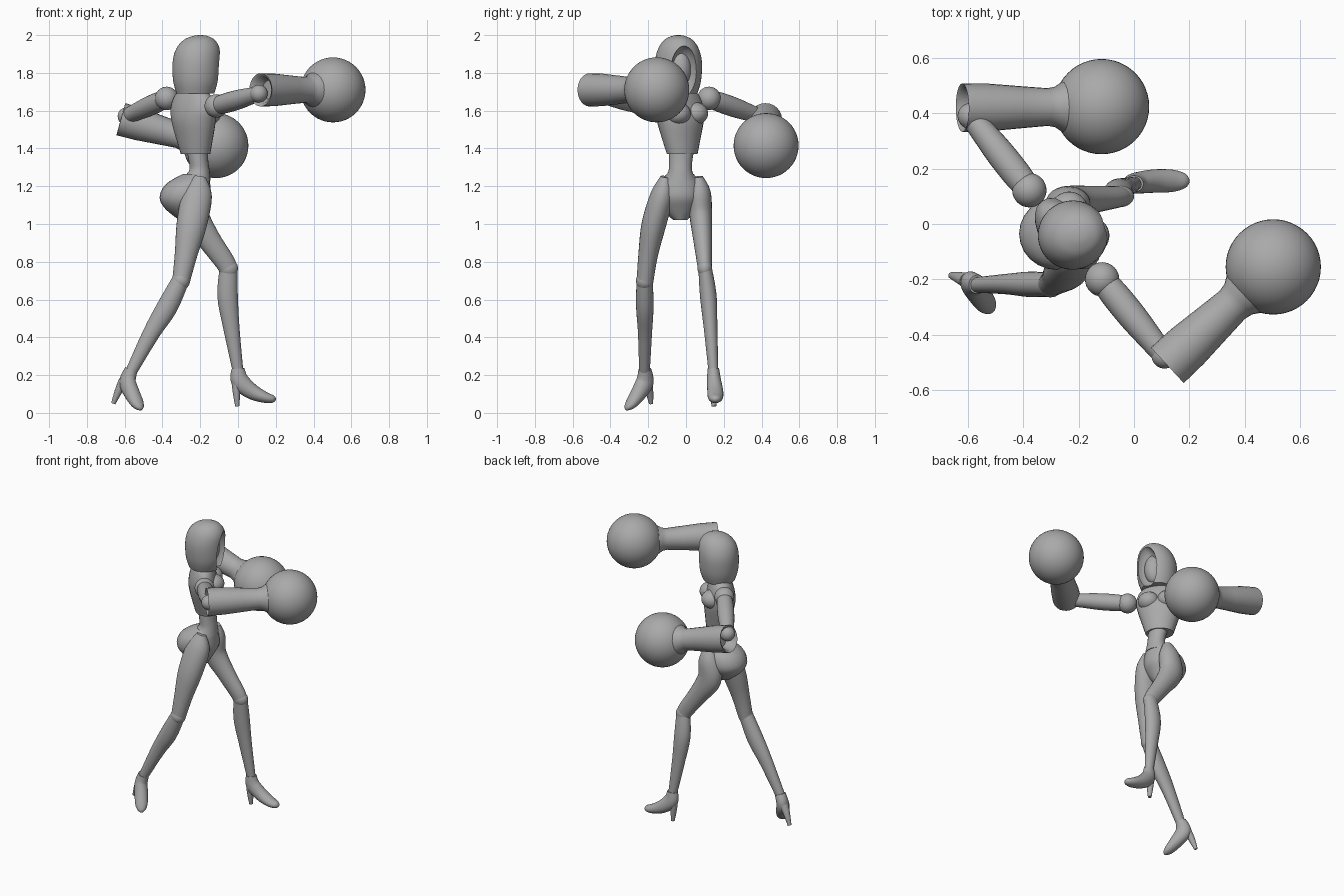
import bpy, bmesh
from math import cos, sin, pi, radians
from mathutils import Vector, Matrix

cube = bpy.data.objects.get("Cube")
if cube:
    bpy.data.objects.remove(cube, do_unlink=True)

grey = bpy.data.materials.new("plain_grey")
grey.use_nodes = True
tone = (0.4, 0.4, 0.4, 1)
grey.diffuse_color = tone
grey.node_tree.nodes["Principled BSDF"].inputs["Base Color"].default_value = tone

UP = Vector((0, 0, 1))
parts = []


def finish(name, bm):
    bmesh.ops.recalc_face_normals(bm, faces=bm.faces)
    mesh = bpy.data.meshes.new(name)
    bm.to_mesh(mesh)
    bm.free()
    mesh.materials.append(grey)
    ob = bpy.data.objects.new(name, mesh)
    bpy.context.collection.objects.link(ob)
    parts.append(ob)
    return ob


def ball(name, centre, size, turn=0, segments=32):
    bm = bmesh.new()
    scale = size if isinstance(size, tuple) else (size, size, size)
    matrix = (Matrix.Translation(centre) @ Matrix.Rotation(radians(turn), 4, "Z")
              @ Matrix.Diagonal((*scale, 1)))
    bmesh.ops.create_uvsphere(bm, u_segments=segments, v_segments=segments // 2,
                              radius=1, matrix=matrix)
    return finish(name, bm)


def blend(a, b, c, d, t):
    # smooth curve through b and c
    return b + (c - a) * t / 2 + (2 * a - 5 * b + 4 * c - d) * t * t / 2 \
        + (3 * b - a - 3 * c + d) * t ** 3 / 2


def loft(name, rows, side=(0, 1, 0), axis=None, steps=4, sides=24):
    """Skin elliptical rings: each row is x, y, z, side radius, depth radius."""
    last = len(rows) - 1
    dense = []
    for i in range(last):
        four = [rows[max(0, min(last, i + k))] for k in (-1, 0, 1, 2)]
        for s in range(steps):
            dense.append([blend(*v, s / steps) for v in zip(*four)])
    dense.append(list(rows[last]))
    points = [Vector(r[:3]) for r in dense]
    bm = bmesh.new()
    rings = []
    for i, row in enumerate(dense):
        along = axis or points[min(i + 1, len(points) - 1)] - points[max(i - 1, 0)]
        along = along.normalized()
        a = Vector(side)
        a = (a - along * a.dot(along)).normalized()
        b = a.cross(along)
        rings.append([bm.verts.new(points[i] + a * row[3] * cos(2 * pi * k / sides)
                                   + b * row[4] * sin(2 * pi * k / sides))
                      for k in range(sides)])
    for low, high in zip(rings, rings[1:]):
        for k in range(sides):
            n = (k + 1) % sides
            bm.faces.new((low[k], low[n], high[n], high[k]))
    bm.faces.new(rings[0])
    bm.faces.new(rings[-1])
    return finish(name, bm)


def heading(turn):
    forward = Vector((cos(radians(turn)), sin(radians(turn)), 0))
    return forward, UP.cross(forward)


# Torso, turned part way from the hips
chest_front, chest_left = heading(40)
loft("chest", [(-.225, -.02, 1.37, .088, .07), (-.23, -.025, 1.45, .112, .085),
               (-.235, -.03, 1.54, .138, .098), (-.24, -.035, 1.61, .15, .088),
               (-.24, -.035, 1.68, .125, .068), (-.235, -.035, 1.73, .05, .045)],
     chest_left, UP)
for name, s in (("left_bust", 1), ("right_bust", -1)):
    spot = Vector((-.235, -.03, 1.585)) + chest_front * .05 + chest_left * .06 * s
    ball(name, spot, (.07, .068, .06), 40)
loft("neck", [(-.235, -.035, 1.66, .05, .05), (-.225, -.04, 1.8, .045, .045)], axis=UP)
loft("waist", [(-.22, -.02, 1.42, .07, .06), (-.21, -.028, 1.34, .062, .052),
               (-.205, -.03, 1.28, .063, .055), (-.23, -.032, 1.23, .09, .085)], axis=UP)
loft("pelvis", [(-.222, -.03, 1.265, .07, .07), (-.265, -.035, 1.21, .118, .118),
                (-.28, -.035, 1.14, .13, .135), (-.28, -.035, 1.08, .1, .105),
                (-.26, -.03, 1.02, .035, .05)], axis=UP)

# Hood with a scooped opening, and the face inside it
face_front, face_left = heading(15)
head = Vector((-.22, -.04, 0))
hood = loft("hood", [(-.225, -.04, 1.69, .1, .1), (-.222, -.04, 1.76, .12, .122),
                     (-.22, -.04, 1.86, .124, .126), (-.212, -.04, 1.93, .106, .115),
                     (-.205, -.04, 1.975, .074, .082), (-.2, -.04, 1.995, .035, .04),
                     (-.2, -.04, 2, .008, .008)], face_left, UP, sides=40)
cutter = ball("hood_cutter", head + face_front * .135 + UP * 1.8, (.1, .075, .145), 15)
cutter.hide_render = True
cut = hood.modifiers.new("opening", "BOOLEAN")
cut.operation = "DIFFERENCE"
cut.object = cutter
bpy.context.view_layer.objects.active = hood
bpy.ops.object.modifier_apply(modifier=cut.name)
parts.remove(cutter)
bpy.data.objects.remove(cutter, do_unlink=True)
ball("face", head + face_front * .03 + UP * 1.82, (.062, .06, .1), 15)


# Arms: shoulder ball, upper arm, hollow cuff and round glove
def arm(label, shoulder, elbow, cuff, glove):
    ball(label + "_shoulder", shoulder, .062)
    start, end = Vector(shoulder), Vector(elbow)
    rows = [(*start.lerp(end, t), r, r) for t, r in
            ((0, .045), (.2, .052), (.5, .052), (.8, .045), (1, .04))]
    loft(label + "_upper_arm", rows, UP)
    ball(label + "_elbow", elbow, .047)
    base, hand = Vector(cuff), Vector(glove)
    run = (hand - base).normalized()
    rows = [(*(base + run * d), r, r) for d, r in
            ((.06, .05), (.01, .072), (0, .088), (.1, .086), (.22, .076), (.32, .068),
             (.35, .074), (.375, .09), (.42, .1))]
    loft(label + "_forearm", rows, UP, run, 1)
    ball(label + "_glove", glove, .172, segments=48)


arm("right", (-.115, -.2, 1.625), (.11, -.475, 1.69), (.12, -.51, 1.71), (.503, -.155, 1.71))
arm("left", (-.378, .122, 1.665), (-.59, .39, 1.57), (-.62, .42, 1.555), (-.117, .424, 1.415))

# Legs: thigh, knee, shin
loft("left_thigh", [(-.215, .065, 1.25, .025, .03), (-.225, .072, 1.17, .058, .068),
                    (-.235, .078, 1.05, .06, .08), (-.155, .088, .92, .05, .062),
                    (-.07, .097, .8, .04, .053), (-.05, .1, .755, .036, .048)])
loft("left_shin", [(-.05, .1, .775, .035, .046), (-.055, .118, .62, .044, .054),
                   (-.035, .13, .45, .036, .043), (0, .145, .22, .026, .028)])
loft("right_thigh", [(-.2, -.11, 1.25, .025, .03), (-.215, -.125, 1.16, .06, .078),
                     (-.245, -.17, 1, .065, .08), (-.275, -.2, .84, .052, .06),
                     (-.303, -.218, .69, .044, .046)])
loft("right_shin", [(-.3, -.219, .71, .043, .045), (-.375, -.218, .56, .046, .055),
                    (-.46, -.217, .42, .037, .045), (-.57, -.22, .21, .028, .03)])
ball("left_knee", (-.05, .1, .765), (.05, .039, .05))
ball("right_knee", (-.302, -.219, .7), (.048, .046, .05))

# High-heeled shoes
loft("left_shoe", [(0, .145, .235, .03, .034), (.01, .148, .17, .038, .048),
                   (.07, .155, .115, .042, .042), (.14, .156, .083, .04, .03),
                   (.185, .156, .073, .026, .02), (.2, .156, .07, .006, .006)])
loft("left_heel", [(-.01, .146, .18, .028, .026), (-.008, .146, .11, .022, .02),
                   (-.004, .148, .035, .012, .011)])
across = (.82, .57, 0)
loft("right_shoe", [(-.565, -.218, .23, .034, .034), (-.585, -.218, .165, .04, .05),
                    (-.562, -.25, .105, .042, .042), (-.535, -.287, .053, .038, .03),
                    (-.52, -.308, .028, .024, .018), (-.515, -.315, .015, .006, .006)], across)
loft("right_heel", [(-.605, -.203, .17, .028, .026), (-.635, -.193, .11, .02, .02),
                    (-.66, -.185, .05, .012, .011)], across)

# Smooth shading with sharp edges kept
bpy.ops.object.select_all(action="DESELECT")
for ob in parts:
    ob.select_set(True)
bpy.context.view_layer.objects.active = parts[0]
bpy.ops.object.shade_smooth_by_angle(angle=radians(40))
